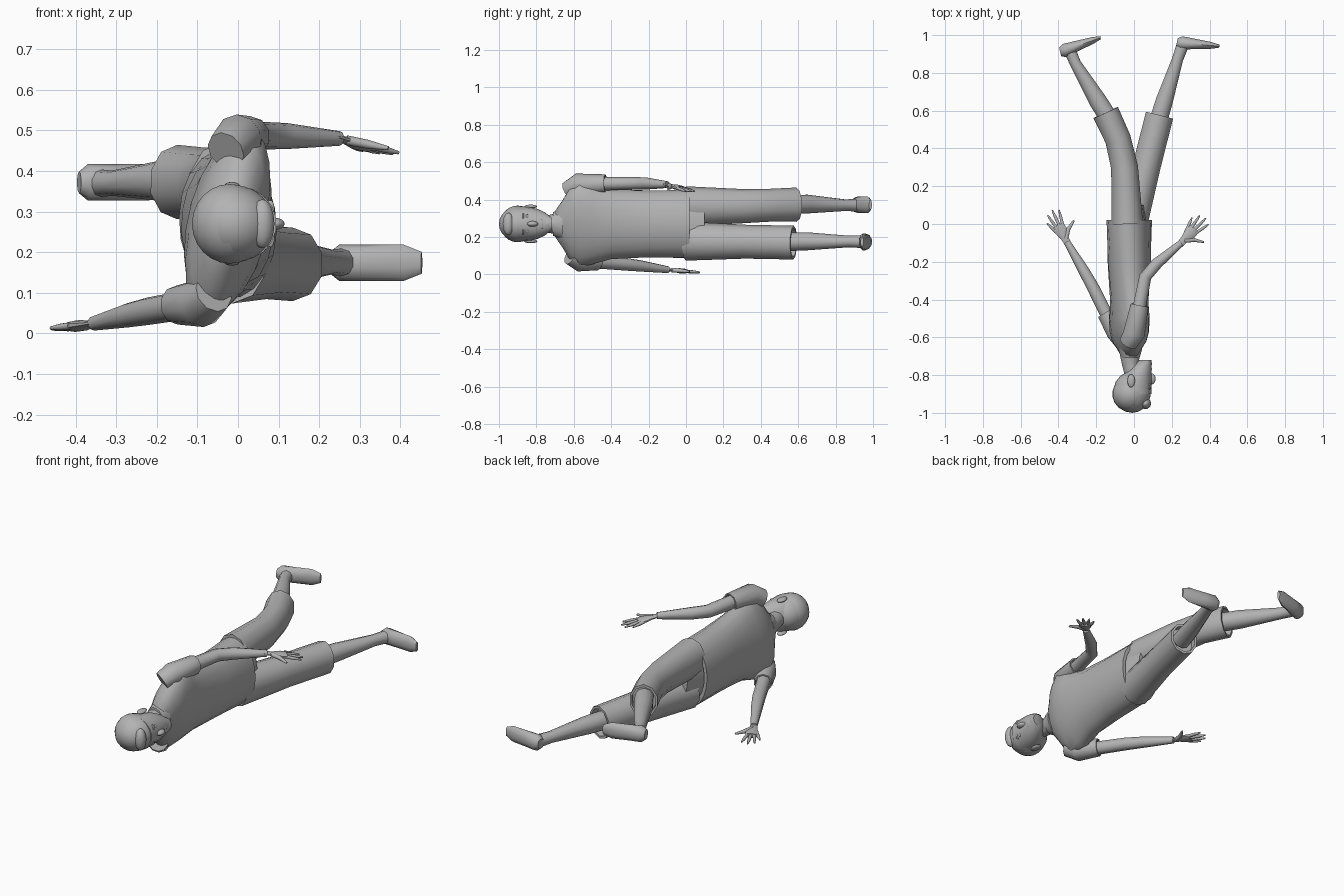
import bpy, bmesh, math
from mathutils import Vector, Matrix

if "Cube" in bpy.data.objects:
    bpy.data.objects.remove(bpy.data.objects["Cube"], do_unlink=True)

grey = bpy.data.materials.new("plain grey")
grey.use_nodes = True
colour = (0.45, 0.45, 0.45, 1)
grey.diffuse_color = colour
grey.node_tree.nodes["Principled BSDF"].inputs["Base Color"].default_value = colour

UP = Vector((0, 0, 1))
ALONG = Vector((0, 1, 0))


def finish(name, bm):
    """Turn a bmesh into a named, smooth-shaded grey object."""
    bmesh.ops.recalc_face_normals(bm, faces=bm.faces[:])
    mesh = bpy.data.meshes.new(name)
    bm.to_mesh(mesh)
    bm.free()
    mesh.materials.append(grey)
    obj = bpy.data.objects.new(name, mesh)
    bpy.context.collection.objects.link(obj)
    bpy.ops.object.select_all(action='DESELECT')
    obj.select_set(True)
    bpy.context.view_layer.objects.active = obj
    bpy.ops.object.shade_smooth_by_angle(angle=math.radians(50))


def loft(name, rings, sides=10, axis=None, rim=0):
    """Skin rings of (centre, half width, half height, roll); rim hollows the end."""
    centres = [Vector(ring[0]) for ring in rings]
    last = len(rings) - 1
    bm = bmesh.new()
    loops = []

    def add_loop(centre, tangent, width, height, roll):
        side = tangent.cross(UP).normalized()
        top = side.cross(tangent).normalized()
        turn = Matrix.Rotation(math.radians(roll), 3, tangent)
        loop = []
        for k in range(sides):
            angle = math.tau * (k + 0.5) / sides
            offset = side * math.cos(angle) * width + top * math.sin(angle) * height
            loop.append(bm.verts.new(centre + turn @ offset))
        loops.append(loop)

    for i, (centre, width, height, roll) in enumerate(rings):
        ahead, behind = centres[min(i + 1, last)], centres[max(i - 1, 0)]
        tangent = axis or (ahead - behind).normalized()
        add_loop(centres[i], tangent, width, height, roll)
    if rim:
        for inset in (0, rim):
            add_loop(centres[last] - tangent * inset, tangent, width * 0.85, height * 0.85, roll)
    for near, far in zip(loops, loops[1:]):
        for k in range(sides):
            n = (k + 1) % sides
            bm.faces.new((near[k], near[n], far[n], far[k]))
    bm.faces.new(loops[0])
    bm.faces.new(loops[-1])
    finish(name, bm)


def limb(name, points, rim=0, squash=1):
    """Tapered tube through (x, y, z, radius) points."""
    rings = [((x, y, z), radius, radius * squash, 0) for x, y, z, radius in points]
    loft(name, rings, rim=rim)


def blob(name, place, size):
    """Rounded mass used for the skull and facial details."""
    bm = bmesh.new()
    bmesh.ops.create_uvsphere(bm, u_segments=18, v_segments=12, radius=1)
    placement = Matrix.Translation(place) @ Matrix.Diagonal((*size, 1))
    bmesh.ops.transform(bm, matrix=placement, verts=bm.verts[:])
    finish(name, bm)


def hand(label, wrist, heading, drop):
    """Flat palm with four fanned fingers and a thumb."""
    def reach(angle, length, radius):
        turned = math.radians(heading + angle)
        step = Vector((math.cos(turned), math.sin(turned), -drop)) * length
        return (*(Vector(wrist) + step), radius)

    limb(label + "_palm", [reach(0, -0.02, 0.018), reach(0, 0.03, 0.022),
                           reach(0, 0.07, 0.035), reach(0, 0.1, 0.033)], squash=0.4)
    for i, finger in enumerate(("index", "middle", "ring", "little")):
        length = 0.185 - 0.01 * (i - 1) ** 2
        spread = 11 * i - 14
        limb(f"{label}_{finger}_finger", [reach(spread, 0.08, 0.009),
             reach(spread, length * 0.8, 0.008), reach(spread, length, 0.004)])
    limb(label + "_thumb", [reach(-15, 0.02, 0.012), reach(-35, 0.07, 0.011),
                            reach(-46, 0.12, 0.005)])


def foot(label, heel, toe):
    """Shoe-shaped foot: thick at the heel, thin at the toe, resting on a straight sole."""
    heel, toe = Vector(heel), Vector(toe)
    direction = (toe - heel).normalized()
    instep = direction.cross(UP)
    if instep.y > 0:
        instep.negate()
    rings = []
    for along in (0, 0.1, 0.4, 0.8, 1):
        tip = 0.6 if along in (0, 1) else 1
        thickness = (0.04 - 0.026 * along) * tip
        centre = heel.lerp(toe, along) + instep * (0.04 - 0.026 * along)
        rings.append((centre, thickness, 0.045 * tip, 0))
    loft(label + "_foot", rings, axis=direction)


# Shirt, twisted at the shoulders: y, half depth, half height, roll
shirt = [(-0.7, 0.04, 0.07, 14), (-0.66, 0.06, 0.13, 14), (-0.62, 0.08, 0.2, 14),
         (-0.57, 0.09, 0.24, 14), (-0.5, 0.1, 0.22, 12), (-0.4, 0.1, 0.19, 8),
         (-0.2, 0.115, 0.18, 2), (0.02, 0.12, 0.185, -4)]
loft("shirt", [((-0.025, y, 0.27), w, h, roll) for y, w, h, roll in shirt], 20, ALONG, 0.03)
loft("collar", [((-0.02, y, 0.27), size, size * 1.3, 0)
                for y, size in ((-0.71, 0.05), (-0.66, 0.065))], 16, ALONG)

# Head, neck and face
MIDDLE = 0.27
limb("neck", [(0, -0.8, MIDDLE, 0.05), (-0.02, -0.74, MIDDLE, 0.046), (-0.02, -0.68, MIDDLE, 0.06)])
blob("skull", (-0.01, -0.89, MIDDLE), (0.1, 0.11, 0.095))
jaw = []
for step in range(6):
    t = step / 5
    jaw.append(((0.06 * t * t, -0.9 + 0.18 * t, MIDDLE), 0.095 - 0.062 * t * t, 0.092 - 0.057 * t ** 3, 0))
loft("jaw", jaw, 18, ALONG)
blob("hair_cap", (-0.02, -0.9, MIDDLE), (0.095, 0.095, 0.098))
blob("hair_fringe", (0.06, -0.95, MIDDLE), (0.03, 0.03, 0.06))
blob("nose", (0.09, -0.82, MIDDLE), (0.025, 0.03, 0.015))
blob("lips", (0.085, -0.77, MIDDLE), (0.01, 0.01, 0.03))
blob("chin", (0.075, -0.74, MIDDLE), (0.02, 0.02, 0.025))
for label, side in (("left", 1), ("right", -1)):
    blob(label + "_ear", (-0.015, -0.83, MIDDLE + side * 0.093), (0.02, 0.035, 0.01))
    blob(label + "_eye", (0.08, -0.85, MIDDLE + side * 0.036), (0.008, 0.008, 0.016))
    blob(label + "_brow", (0.08, -0.87, MIDDLE + side * 0.036), (0.01, 0.006, 0.022))

# Left arm reaching forward
limb("left_sleeve", [(-0.03, -0.63, 0.45, 0.05), (0, -0.58, 0.48, 0.06),
                     (0.03, -0.43, 0.485, 0.05)], rim=0.03)
limb("left_arm", [(0.02, -0.48, 0.485, 0.037), (0.06, -0.28, 0.487, 0.034),
                  (0.12, -0.21, 0.486, 0.032), (0.25, -0.1, 0.48, 0.018)])
hand("left", (0.25, -0.1, 0.48), 48, 0.2)

# Right arm trailing behind
limb("right_sleeve", [(-0.06, -0.62, 0.1, 0.05), (-0.09, -0.57, 0.075, 0.06),
                      (-0.15, -0.47, 0.07, 0.048)], rim=0.03)
limb("right_arm", [(-0.13, -0.51, 0.07, 0.036), (-0.22, -0.33, 0.055, 0.034),
                   (-0.27, -0.24, 0.045, 0.03), (-0.355, -0.095, 0.025, 0.018)])
hand("right", (-0.355, -0.095, 0.025), 118, 0.08)

# Trousers: seat and two legs
loft("trouser_seat", [((-0.03, -0.05, MIDDLE), 0.1, 0.17, -4),
                      ((-0.015, 0.1, MIDDLE), 0.065, 0.15, -8)], 16, ALONG)
limb("left_trouser_leg", [(-0.035, 0, 0.365, 0.087), (-0.05, 0.3, 0.365, 0.075),
                          (-0.085, 0.45, 0.37, 0.072), (-0.15, 0.59, 0.373, 0.075)],
     rim=0.04, squash=1.22)
limb("right_trouser_leg", [(-0.015, 0, 0.178, 0.09), (0.07, 0.32, 0.175, 0.078),
                           (0.135, 0.575, 0.17, 0.078)], rim=0.04, squash=1.16)

# Shins and feet
limb("left_shin", [(-0.13, 0.555, 0.375, 0.05), (-0.19, 0.65, 0.376, 0.05),
                   (-0.31, 0.85, 0.37, 0.031), (-0.34, 0.92, 0.37, 0.034)])
limb("right_shin", [(0.13, 0.55, 0.175, 0.05), (0.16, 0.65, 0.177, 0.048),
                    (0.23, 0.87, 0.176, 0.031), (0.255, 0.94, 0.175, 0.034)])
foot("left", (-0.4, 0.95, 0.372), (-0.18, 1, 0.372))
foot("right", (0.235, 1, 0.174), (0.455, 0.955, 0.174))
